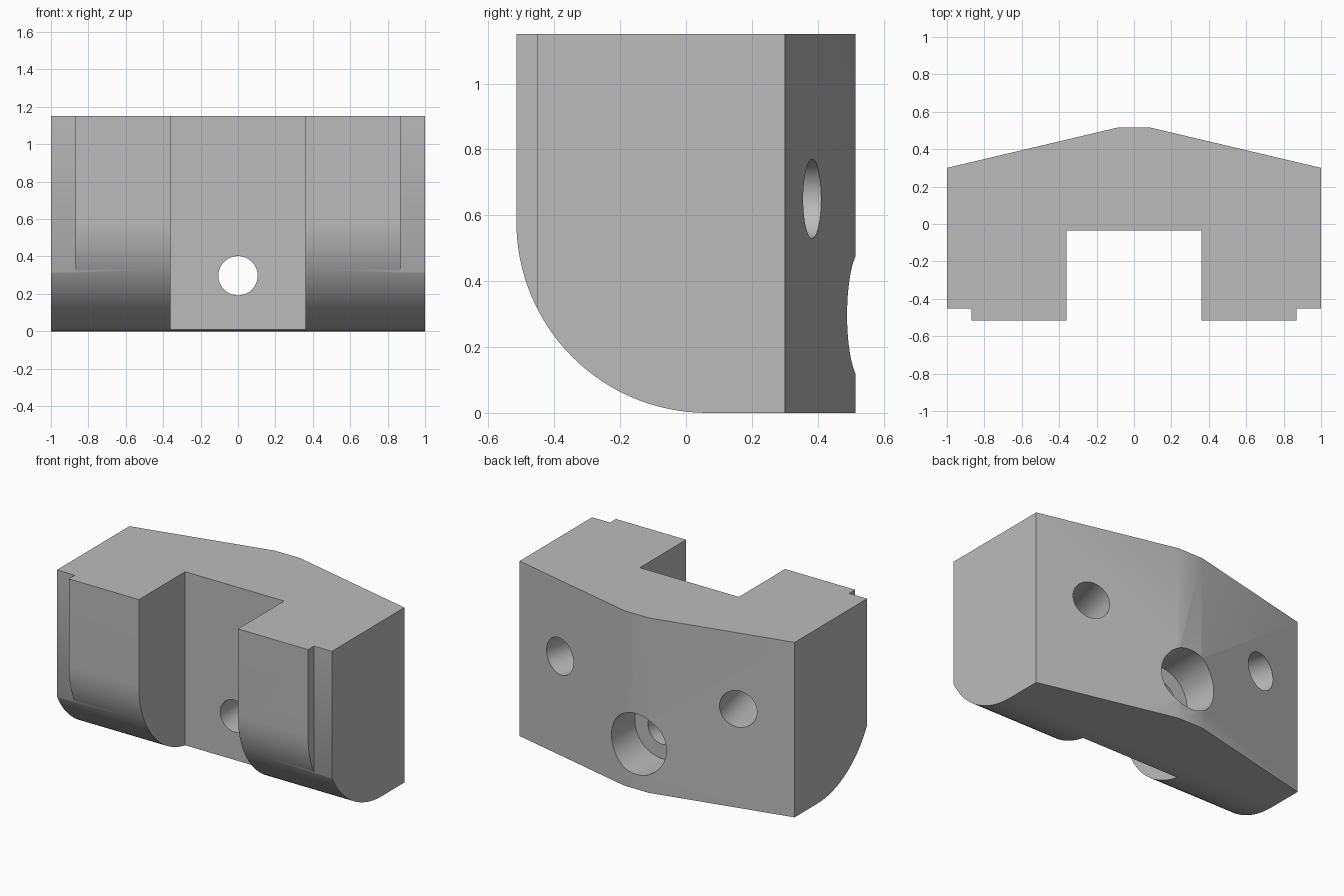
import bpy, bmesh, math
from mathutils import Vector

if "Cube" in bpy.data.objects:
    bpy.data.objects.remove(bpy.data.objects["Cube"])

HEIGHT = 1.15
FRONT, BACK = -0.515, 0.515

grey = bpy.data.materials.new("plain grey")
grey.use_nodes = True
colour = (0.5, 0.5, 0.5, 1)
grey.diffuse_color = colour
grey.node_tree.nodes["Principled BSDF"].inputs["Base Color"].default_value = colour


def prism(name, outline, sweep):
    """Extrude a closed outline of 3D points along a vector."""
    bm = bmesh.new()
    face = bm.faces.new([bm.verts.new(p) for p in outline])
    ext = bmesh.ops.extrude_face_region(bm, geom=[face])
    verts = [v for v in ext["geom"] if isinstance(v, bmesh.types.BMVert)]
    bmesh.ops.translate(bm, verts=verts, vec=sweep)
    bmesh.ops.recalc_face_normals(bm, faces=bm.faces)
    mesh = bpy.data.meshes.new(name)
    bm.to_mesh(mesh)
    bm.free()
    mesh.materials.append(grey)
    obj = bpy.data.objects.new(name, mesh)
    bpy.context.collection.objects.link(obj)
    return obj


def drill(name, mouth, inward, radius, depth):
    """Round cutter that starts just outside the mouth and runs inward."""
    inward = Vector(inward).normalized()
    side = inward.cross(Vector((0, 0, 1)))
    start = Vector(mouth) - inward * 0.1
    turns = [math.tau * i / 64 for i in range(64)]
    ring = [start + radius * (side * math.cos(t) + Vector((0, 0, math.sin(t)))) for t in turns]
    return prism(name, ring, inward * (depth + 0.1))


def boolean(target, cutter, operation):
    mod = target.modifiers.new(cutter.name, "BOOLEAN")
    mod.operation = operation
    mod.solver = "EXACT"
    mod.object = cutter
    bpy.context.view_layer.objects.active = target
    bpy.ops.object.modifier_apply(modifier=mod.name)
    bpy.data.objects.remove(cutter)


# Plan outline: slotted front, stepped outer corners, tapered back
half = [(0.36, -0.035), (0.36, FRONT), (0.87, FRONT), (0.87, -0.453),
        (1, -0.453), (1, 0.3), (0.09, BACK)]
plan = half + [(-x, y) for x, y in reversed(half)]
block = prism("clamp_block", [(x, y, 0) for x, y in plan], (0, 0, HEIGHT))

# Side profile: rounded lower front edge
radius = 0.58
arc = [math.radians(90 * i / 32) for i in range(33)]
profile = [(FRONT + radius * (1 - math.cos(a)), radius * (1 - math.sin(a))) for a in arc]
profile += [(0.7, 0), (0.7, HEIGHT + 0.2), (FRONT, HEIGHT + 0.2)]
rounding = prism("rounding", [(-1.2, y, z) for y, z in profile], (2.4, 0, 0))
boolean(block, rounding, "INTERSECT")

# Central counterbored through hole
boolean(block, drill("counterbore", (0, BACK, 0.297), (0, -1, 0), 0.2, 0.27), "DIFFERENCE")
boolean(block, drill("through_hole", (0, 0.2, 0.297), (0, -1, 0), 0.105, 0.5), "DIFFERENCE")

# Blind holes square to the tapered back faces
for s in (1, -1):
    inward = (-s * 0.215, -0.91, 0)
    boolean(block, drill("blind_hole", (s * 0.648, 0.383, 0.65), inward, 0.12, 0.4), "DIFFERENCE")

# Smooth the rounded surfaces, keep hard edges
bpy.ops.object.select_all(action="DESELECT")
block.select_set(True)
bpy.context.view_layer.objects.active = block
bpy.ops.object.shade_smooth_by_angle(angle=math.radians(30))
